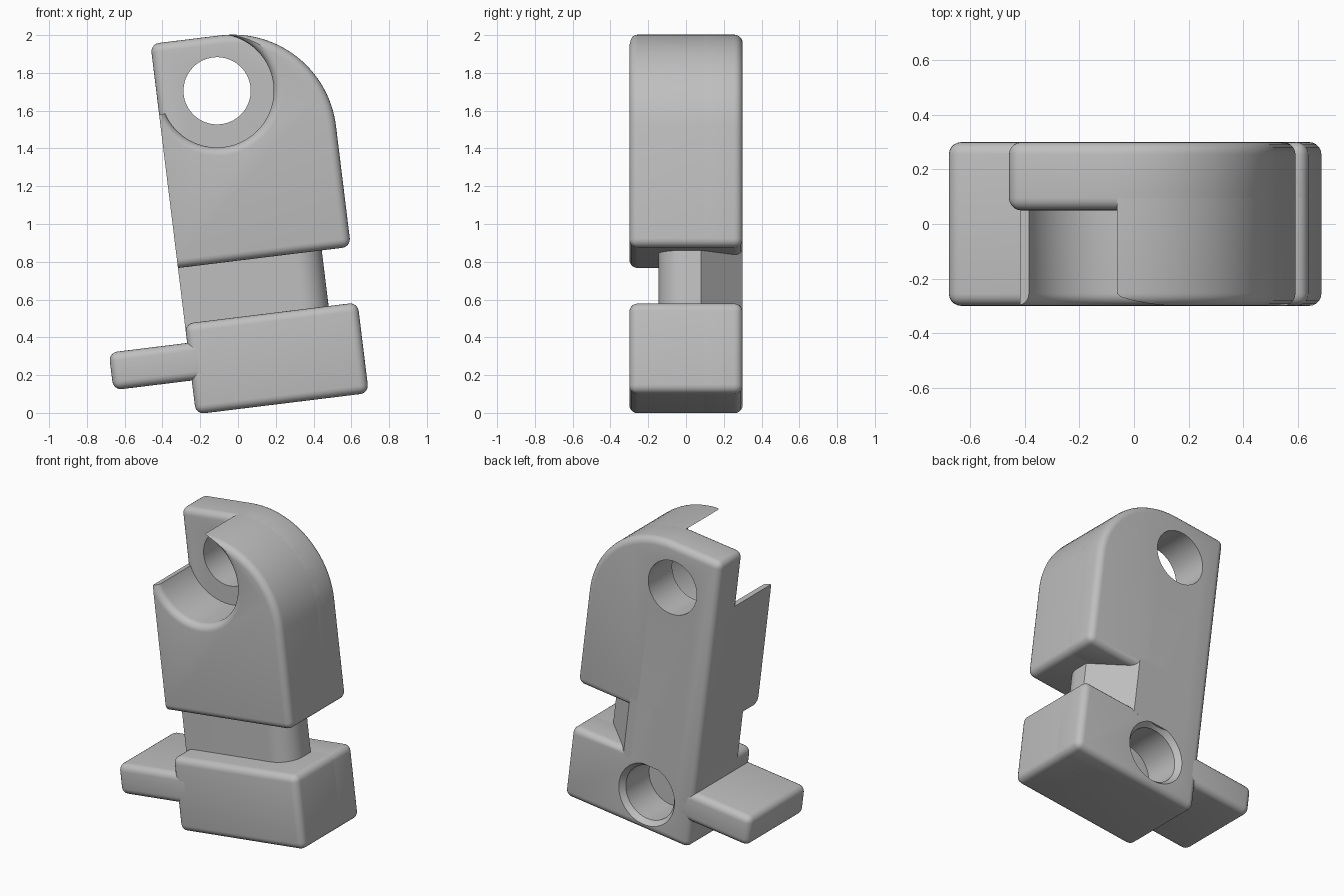
import bpy, bmesh
from math import radians, sin, cos, pi
from mathutils import Matrix

cube = bpy.data.objects.get("Cube")
if cube:
    bpy.data.objects.remove(cube, do_unlink=True)

grey = bpy.data.materials.new("plain grey")
grey.use_nodes = True
colour = (0.52, 0.52, 0.52, 1)
grey.diffuse_color = colour
grey.node_tree.nodes["Principled BSDF"].inputs["Base Color"].default_value = colour

# Everything is drawn upright, then leaned over as a whole
LEAN = Matrix.Rotation(radians(-7), 4, 'Y')
LEFT, RIGHT, BASE, TOP = -0.222, 0.70, 0.02, 1.995
FRONT, BACK = -0.30, 0.30
LOW_TOP, UP_BASE = 0.503, 0.80
HOLE = (0.098, 1.706)
ROUND = 0.045


def arc(cx, cy, r, start, end, n):
    angles = [radians(start + (end - start) * i / n) for i in range(n + 1)]
    return [(cx + r * cos(a), cy + r * sin(a)) for a in angles]


def finish(bm, name):
    bmesh.ops.recalc_face_normals(bm, faces=bm.faces)
    mesh = bpy.data.meshes.new(name)
    bm.to_mesh(mesh)
    bm.free()
    mesh.materials.append(grey)
    obj = bpy.data.objects.new(name, mesh)
    bpy.context.collection.objects.link(obj)
    return obj


def prism(name, points, start, end, axis='Y', keep_sharp=None, width=ROUND):
    """Extrude a profile along an axis and round its corners."""
    bm = bmesh.new()
    lift = (lambda p: (p[0], start, p[1])) if axis == 'Y' else (lambda p: (p[0], p[1], start))
    face = bm.faces.new([bm.verts.new(lift(p)) for p in points])
    new = bmesh.ops.extrude_face_region(bm, geom=[face])["geom"]
    step = (0, end - start, 0) if axis == 'Y' else (0, 0, end - start)
    bmesh.ops.translate(bm, vec=step, verts=[g for g in new if isinstance(g, bmesh.types.BMVert)])
    bmesh.ops.recalc_face_normals(bm, faces=bm.faces)
    if width:
        edges = [e for e in bm.edges if e.calc_face_angle_signed() > 0.5
                 and not (keep_sharp and all(keep_sharp(v.co) for v in e.verts))]
        bmesh.ops.bevel(bm, geom=edges, offset=width, segments=5, profile=0.5, affect='EDGES')
    return finish(bm, name)


def lathe(name, profile, centre, n=64):
    """Closed round cutter along y from (radius, y) pairs."""
    bm = bmesh.new()
    rings = [[bm.verts.new((centre[0] + r * cos(2 * pi * i / n), y,
                            centre[1] + r * sin(2 * pi * i / n))) for i in range(n)]
             for r, y in profile]
    for a, b in zip(rings, rings[1:]):
        for i in range(n):
            j = (i + 1) % n
            bm.faces.new((a[i], a[j], b[j], b[i]))
    bm.faces.new(rings[0])
    bm.faces.new(rings[-1])
    return finish(bm, name)


def cut(obj, *cutters):
    for cutter in cutters:
        mod = obj.modifiers.new("cut", 'BOOLEAN')
        mod.object = cutter
        mod.solver = 'EXACT'
        bpy.context.view_layer.objects.active = obj
        bpy.ops.object.modifier_apply(modifier=mod.name)


# Profiles
shoulder = arc(0.15, 1.445, 0.55, 0, 90, 24)
upper = [(LEFT, UP_BASE), (RIGHT, UP_BASE)] + shoulder + [(LEFT, TOP)]
lower = [(LEFT, BASE), (RIGHT, BASE), (RIGHT, LOW_TOP), (LEFT, LOW_TOP)]
plate = lower[:3] + [(0.30, LOW_TOP), (0.30, UP_BASE)] + upper[1:]
neck_section = [(LEFT, -0.145)] + arc(0.405, -0.005, 0.14, -90, 0, 12) + [
    (0.545, 0.08), (0.31, BACK), (-0.08, BACK), (LEFT, 0.20)]
handle = [(-0.64, 0.20), (-0.1, 0.20), (-0.1, 0.40), (-0.64, 0.40)]

# Solid parts
back_plate = prism("back_plate", plate, 0.05, BACK)
upper_block = prism("upper_block", upper, FRONT, 0.15,
                    keep_sharp=lambda c: c.y > 0.1 or c.x < LEFT + 0.01)
lower_block = prism("lower_block", lower, FRONT, 0.15, keep_sharp=lambda c: c.y > 0.1)
neck = prism("neck", neck_section, 0.46, 0.86, axis='Z', width=0)
side_handle = prism("side_handle", handle, FRONT, BACK)

# Round socket with a softened front lip, open at the upper left
lip = [(0.345 - 0.045 * sin(radians(a)), FRONT + 0.045 * (1 - cos(radians(a))))
       for a in range(0, 91, 15)]
socket = lathe("socket_cutter", [(0.345, -0.4)] + lip + [(0.30, 0.3)], HOLE)
opening = prism("opening_cutter", [(-0.5, 1.62), (HOLE[0], 1.62), (HOLE[0], 2.3), (-0.5, 2.3)],
                -0.5, 0.4, width=0)
cut(upper_block, socket, opening)

# Through hole above, chamfered blind hole below
pin_hole = lathe("pin_hole_cutter", [(0.178, -0.1), (0.178, 0.5)], HOLE)
blind_hole = lathe("blind_hole_cutter",
                   [(0.178, 0.02), (0.178, 0.265), (0.205, BACK), (0.205, 0.4)], (0.113, 0.265))
cut(back_plate, pin_hole, blind_hole)
cut(lower_block, blind_hole)

for cutter in (socket, opening, pin_hole, blind_hole):
    bpy.data.objects.remove(cutter, do_unlink=True)

# Smooth the rounded edges and lean the model
for obj in (back_plate, upper_block, lower_block, neck, side_handle):
    bpy.ops.object.select_all(action='DESELECT')
    obj.select_set(True)
    bpy.context.view_layer.objects.active = obj
    obj.data.transform(LEAN)
    bpy.ops.object.shade_smooth_by_angle(angle=radians(30))
